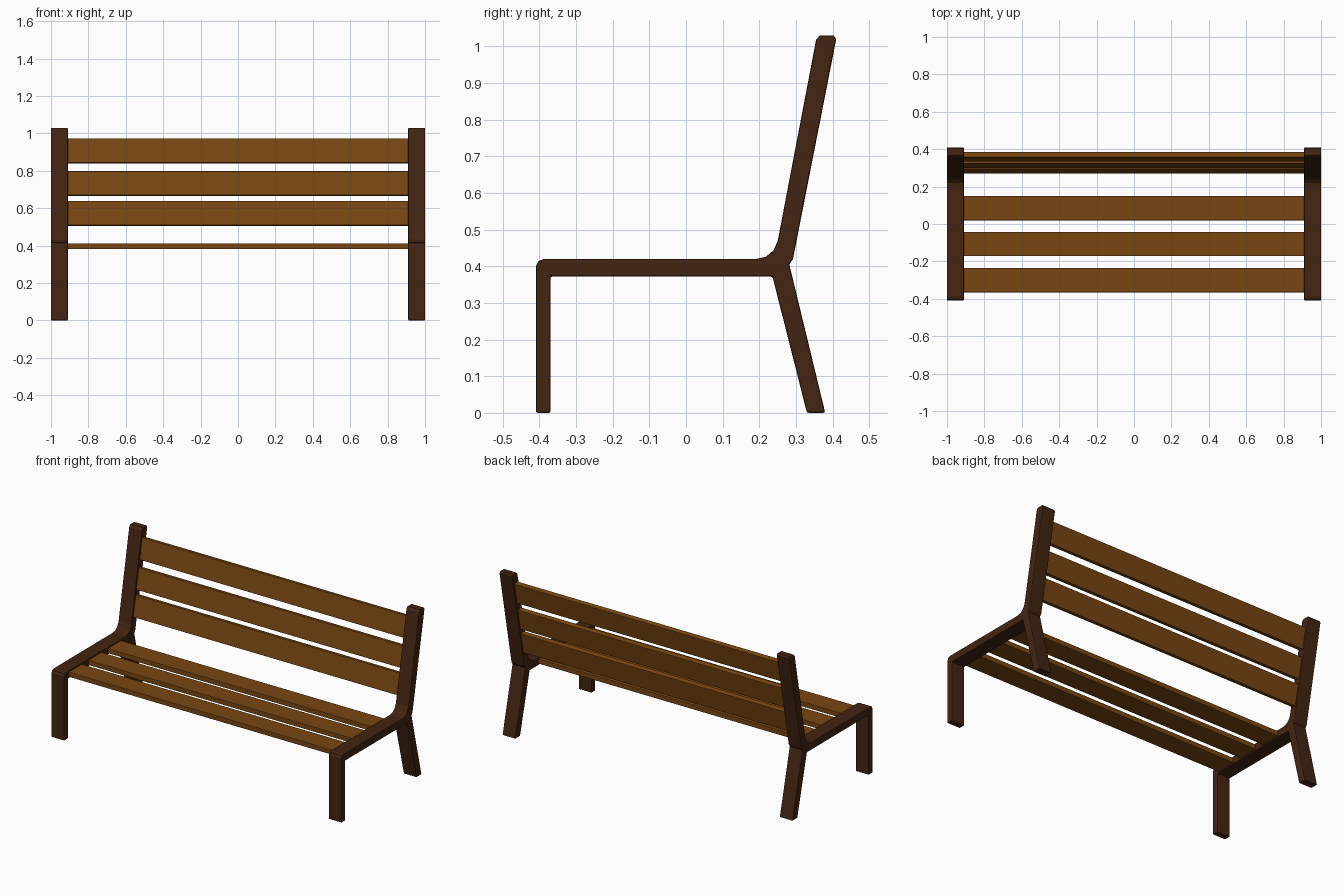
import bpy
import bmesh
import math
from mathutils import Matrix

cube = bpy.data.objects.get("Cube")
if cube:
    bpy.data.objects.remove(cube, do_unlink=True)


def make_material(name, rgb):
    mat = bpy.data.materials.new(name)
    mat.use_nodes = True
    color = (*rgb, 1.0)
    mat.diffuse_color = color
    mat.node_tree.nodes["Principled BSDF"].inputs["Base Color"].default_value = color
    return mat


dark_wood = make_material("dark_brown_wood", (0.056, 0.018, 0.006))
slat_wood = make_material("golden_brown_wood", (0.19, 0.062, 0.006))


def finish(name, bm, mat, bevel):
    bmesh.ops.recalc_face_normals(bm, faces=bm.faces[:])
    mesh = bpy.data.meshes.new(name)
    bm.to_mesh(mesh)
    bm.free()
    mesh.materials.append(mat)
    obj = bpy.data.objects.new(name, mesh)
    bpy.context.collection.objects.link(obj)
    mod = obj.modifiers.new("soft_edges", "BEVEL")
    mod.width = bevel
    mod.segments = 2
    mod.limit_method = "ANGLE"
    mod.angle_limit = math.radians(60)
    return obj


# Side frame outline (y, z): front leg, back leg, backrest post, seat rail
OUTLINE = [
    (-0.41, 0), (-0.37, 0), (-0.37, 0.372), (0.236, 0.372),
    (0.33, 0), (0.38, 0), (0.282, 0.405), (0.292, 0.42),
    (0.41, 1.02), (0.403, 1.03), (0.365, 1.03), (0.355, 1.018),
    (0.25, 0.468), (0.238, 0.443), (0.218, 0.426), (0.19, 0.42),
    (-0.388, 0.42), (-0.403, 0.414), (-0.41, 0.4),
]
INNER, OUTER = 0.91, 1.0


def side_frame(name, side):
    bm = bmesh.new()
    face = bm.faces.new([bm.verts.new((side * INNER, y, z)) for y, z in OUTLINE])
    ext = bmesh.ops.extrude_face_region(bm, geom=[face], use_keep_orig=True)
    verts = [g for g in ext["geom"] if isinstance(g, bmesh.types.BMVert)]
    bmesh.ops.translate(bm, verts=verts, vec=(side * (OUTER - INNER), 0, 0))
    return finish(name, bm, dark_wood, 0.005)


side_frame("left_side_frame", 1)
side_frame("right_side_frame", -1)


# Slats run between the frames
def slat(name, y, z, depth, height, tilt=0.0):
    bm = bmesh.new()
    bmesh.ops.create_cube(bm, size=1.0)
    place = (Matrix.Translation((0, y, z)) @ Matrix.Rotation(tilt, 4, "X")
             @ Matrix.Diagonal((2 * INNER + 0.01, depth, height, 1)))
    bmesh.ops.transform(bm, matrix=place, verts=bm.verts[:])
    return finish(name, bm, slat_wood, 0.002)


for i, y in enumerate((-0.30, -0.107, 0.085)):
    slat(f"seat_slat_{i + 1}", y, 0.396, 0.13, 0.03)

# Backrest slats lean with the posts
SLOPE = 0.19
for i, z in enumerate((0.572, 0.731, 0.905)):
    slat(f"back_slat_{i + 1}", 0.276 + SLOPE * (z - 0.465), z,
         0.03, 0.131, -math.atan(SLOPE))
